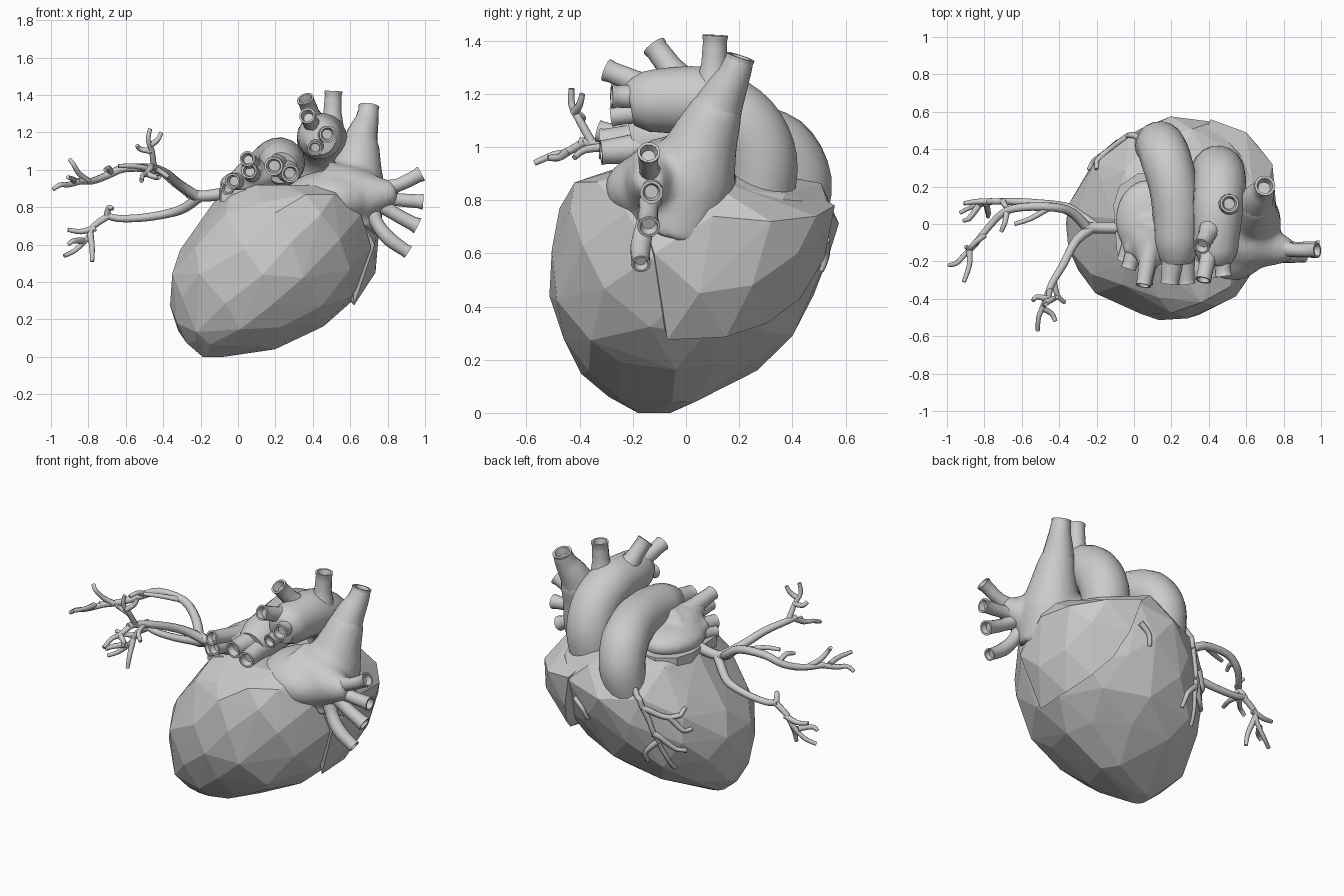
import bpy, bmesh, math, random
from mathutils import Vector
from mathutils.bvhtree import BVHTree

if "Cube" in bpy.data.objects:
    bpy.data.objects.remove(bpy.data.objects["Cube"])

random.seed(4)


def make_object(name, bm, smooth):
    bmesh.ops.recalc_face_normals(bm, faces=bm.faces[:])
    me = bpy.data.meshes.new(name)
    bm.to_mesh(me)
    bm.free()
    ob = bpy.data.objects.new(name, me)
    bpy.context.collection.objects.link(ob)
    if smooth:
        bpy.context.view_layer.objects.active = ob
        ob.select_set(True)
        bpy.ops.object.shade_smooth_by_angle(angle=math.radians(50))
        ob.select_set(False)
    return ob


def hull(name, pts):
    bm = bmesh.new()
    for p in pts:
        bm.verts.new(p)
    res = bmesh.ops.convex_hull(bm, input=bm.verts[:])
    junk = [g for g in res["geom_interior"] if isinstance(g, bmesh.types.BMVert)]
    bmesh.ops.delete(bm, geom=junk, context='VERTS')
    return make_object(name, bm, False)


def spline(pts, radii, steps):
    P = [Vector(p) for p in pts]
    out = []
    for i in range(len(P) - 1):
        a, b, c, d = P[max(i - 1, 0)], P[i], P[i + 1], P[min(i + 2, len(P) - 1)]
        for k in range(steps):
            t = k / steps
            q = 0.5 * (2 * b + (c - a) * t + (2 * a - 5 * b + 4 * c - d) * t * t
                       + (3 * b - a - 3 * c + d) * t ** 3)
            out.append((q, radii[i] + (radii[i + 1] - radii[i]) * t))
    return out + [(P[-1], radii[-1])]


def tube(name, pts, radii, sides=12, steps=4, mouth=True):
    """Swept tube; mouth adds a flared rim with a hollow."""
    path = spline(pts, radii, steps)
    n = len(path)
    rings = []
    for i, (c, r) in enumerate(path):
        t = (path[min(i + 1, n - 1)][0] - path[max(i - 1, 0)][0]).normalized()
        rings.append((c, t, r))
    if mouth:
        c, t, r = rings.pop()
        rings += [(c - t * r * 0.3, t, r * 1.08), (c, t, r * 1.12),
                  (c, t, r * 0.85), (c - t * r * 0.8, t, r * 0.65)]
    bm = bmesh.new()
    side = rings[0][1].orthogonal().normalized()
    prev = first = None
    for c, t, r in rings:
        side = (side - t * side.dot(t)).normalized()
        up = t.cross(side)
        ring = [bm.verts.new(c + r * (math.cos(a) * side + math.sin(a) * up))
                for a in (2 * math.pi * k / sides for k in range(sides))]
        if prev:
            for k in range(sides):
                j = (k + 1) % sides
                bm.faces.new((prev[k], prev[j], ring[j], ring[k]))
        else:
            first = ring
        prev = ring
    bm.faces.new(first[::-1])
    bm.faces.new(prev)
    return make_object(name, bm, True)


def blob(name, centre, radii):
    bm = bmesh.new()
    bmesh.ops.create_uvsphere(bm, u_segments=20, v_segments=12, radius=1)
    for v in bm.verts:
        v.co = Vector([centre[i] + v.co[i] * radii[i] for i in range(3)])
    return make_object(name, bm, True)


def fuse(obs, voxel=.018, rounds=8):
    """Join parts and melt them into one smooth skin."""
    for o in obs:
        o.select_set(True)
    bpy.context.view_layer.objects.active = obs[0]
    bpy.ops.object.join()
    obs[0].select_set(False)
    m = obs[0].modifiers.new("skin", 'REMESH')
    m.mode, m.voxel_size, m.use_smooth_shade = 'VOXEL', voxel, True
    s = obs[0].modifiers.new("soften", 'SMOOTH')
    s.factor, s.iterations = .5, rounds


# Faceted ventricles: z, xmin, xmax, ymin, ymax
sections = [(0.0, -.19, -.08, -.18, -.06), (.06, -.27, .2, -.29, .09), (.16, -.33, .45, -.39, .27),
            (.3, -.355, .61, -.455, .4), (.45, -.355, .69, -.505, .48), (.6, -.3, .72, -.5, .53),
            (.74, -.19, .71, -.47, .57), (.84, -.1, .66, -.42, .5), (.92, .0, .58, -.26, .22)]
pts = []
for i, (z, x0, x1, y0, y1) in enumerate(sections):
    for k in range(11):
        a = 2 * math.pi * (k + 0.5 * (i % 2) + random.uniform(-.15, .15)) / 11
        dz = random.uniform(-.03, .03) if 0 < i < 8 else 0
        pts.append(((x0 + x1) / 2 + (x1 - x0) / 2 * 1.02 * math.cos(a),
                    (y0 + y1) / 2 + (y1 - y0) / 2 * 1.02 * math.sin(a), z + dz))
ventricles = hull("ventricles", pts)

# Faceted right atrium overlapping the back
hull("right_atrium", [
    (.41, .56, .78), (.36, .44, .85), (.6, .49, .74), (.74, .32, .72), (.76, .1, .74),
    (.735, .05, .45), (.62, -.07, .275), (.62, .15, .285), (.57, .31, .34), (.51, .43, .43),
    (.46, .52, .58), (.73, -.12, .6), (.6, -.2, .86), (.48, .2, .89), (.66, 0, .92),
    (.71, .25, .48), (.66, .42, .6)])

# Smooth roof, great vein base and side vein trunk melted together
vein_base = [(.58, -.04, .68), (.62, .02, .88), (.64, .07, 1.03), (.66, .13, 1.17)]
fuse([blob("great_vein_base", (.5, -.05, .84), (.26, .26, .16)),
      tube("vein_base", vein_base, [.18, .17, .13, .09], 16, mouth=False),
      tube("side_vein_trunk", [(.5, -.06, .85), (.66, -.1, .86), (.76, -.13, .87), (.85, -.14, .88)],
           [.2, .155, .095, .05], 16, mouth=False)])
tube("upper_great_vein", vein_base[2:] + [(.69, .18, 1.27), (.7, .205, 1.34)],
     [.125, .088, .062, .05], 16)

# Four side vein branches
for i, p in enumerate([
        [(.74, -.12, .89), (.86, -.14, .92), (.98, -.14, .98)],
        [(.74, -.12, .86), (.86, -.13, .84), (.99, -.13, .83)],
        [(.72, -.12, .85), (.83, -.14, .77), (.96, -.14, .70)],
        [(.70, -.12, .84), (.74, -.15, .72), (.81, -.17, .63), (.91, -.17, .56)]]):
    tube("side_vein_%d" % i, p, [.055, .036, .039, .033][:len(p)])

# Aorta arch and its branches
tube("aorta", [(.43, .27, .78), (.45, .28, .95), (.46, .22, 1.08), (.45, .09, 1.165),
               (.44, -.06, 1.175), (.44, -.15, 1.17), (.44, -.21, 1.16)],
     [.13, .14, .14, .135, .125, .115, .08], 18, mouth=False)
for i, (a, b, r) in enumerate([
        ((.5, .1, 1.2), (.51, .11, 1.42), .045), ((.42, 0, 1.22), (.36, -.12, 1.38), .043),
        ((.42, -.08, 1.2), (.37, -.3, 1.29), .04), ((.46, -.1, 1.19), (.48, -.28, 1.19), .042),
        ((.43, -.1, 1.14), (.41, -.28, 1.115), .036)]):
    mid = (Vector(a) + Vector(b)) / 2
    tube("aorta_branch_%d" % i, [a, mid, b], [r * 1.7, r * 1.1, r])

# Pulmonary trunk and left atrium with openings
tube("pulmonary_trunk", [(.12, .4, .72), (.14, .42, .87), (.17, .35, .99), (.21, .2, 1.04),
                         (.23, .05, 1.04), (.23, -.1, 1.03), (.23, -.2, 1.01)],
     [.12, .13, .135, .13, .13, .12, .085], 18, mouth=False)
fuse([blob("left_atrium", (.08, .02, .92), (.18, .22, .09)),
      blob("left_atrium_crest", (.1, -.08, .97), (.13, .15, .09)),
      tube("crest_a", [(.1, 0, .97), (.07, -.24, 1.01)], [.1, .05], mouth=False),
      tube("crest_b", [(.06, 0, .93), (-.02, -.17, .94)], [.09, .045], mouth=False)], .015, 6)
hull("left_atrium_flap", [(x, y, z) for z in (.83, .895) for x, y in (
    (-.09, -.17), (-.11, .1), (-.08, .2), (.02, .27), (.12, .27), (.4, .1), (.4, -.2), (.1, -.22))])
for i, (a, b, r) in enumerate([
        ((.22, -.1, 1.03), (.19, -.32, 1.02), .046), ((.26, -.1, 1.0), (.28, -.32, .98), .044),
        ((.1, -.05, .99), (.05, -.33, 1.06), .038), ((.1, -.05, .96), (.06, -.32, .995), .038),
        ((.05, 0, .94), (-.03, -.24, .94), .038), ((.02, .02, .92), (-.06, -.2, .9), .032)]):
    mid = (Vector(a) + Vector(b)) / 2
    tube("lung_vessel_%d" % i, [a, mid, b], [r * 1.8, r * 1.3, r])


# Branching vessel tree on the left
def branch(name, paths, r0, r1):
    for i, p in enumerate(paths):
        n = len(p) - 1
        tube("%s_%d" % (name, i), p, [r0 + (r1 - r0) * k / n for k in range(n + 1)], 8, 3, False)


branch("tree_trunk", [[(.02, -.02, .9), (-.1, -.02, .87), (-.2, -.02, .86), (-.27, -.02, .88)]], .034, .028)
branch("tree_limb", [
    [(-.22, -.02, .86), (-.31, -.09, .92), (-.38, -.22, .98), (-.44, -.32, 1.01), (-.47, -.4, 1.02)],
    [(-.25, -.02, .87), (-.33, .06, .93), (-.43, .09, 1.0), (-.6, .09, 1.01), (-.7, .06, .97),
     (-.78, -.02, .94), (-.86, -.12, .94)],
    [(-.2, -.02, .86), (-.28, .04, .8), (-.36, .09, .77), (-.5, .11, .745), (-.64, .12, .74),
     (-.71, .12, .76)]], .028, .017)
branch("upper_twig", [
    [(-.45, -.35, 1.01), (-.46, -.4, 1.1), (-.48, -.43, 1.16), (-.47, -.43, 1.22)],
    [(-.47, -.42, 1.13), (-.43, -.4, 1.16), (-.41, -.39, 1.2)],
    [(-.46, -.4, 1.1), (-.52, -.39, 1.11), (-.54, -.41, 1.13)],
    [(-.46, -.38, 1.02), (-.49, -.45, .98), (-.51, -.5, .97), (-.515, -.57, .94)],
    [(-.43, -.3, 1.0), (-.41, -.38, .99), (-.37, -.42, .96)],
    [(-.49, -.45, .98), (-.44, -.48, .96), (-.42, -.52, .96)]], .017, .011)
branch("middle_twig", [
    [(-.84, -.1, .94), (-.91, -.17, .92), (-.95, -.21, .92), (-.99, -.22, .895)],
    [(-.8, -.06, .94), (-.85, -.1, .98), (-.88, -.13, 1.03), (-.9, -.12, 1.055)],
    [(-.88, -.14, .94), (-.88, -.22, .95), (-.91, -.31, .96)],
    [(-.45, .09, 1.0), (-.55, .03, 1.02), (-.64, 0, 1.02)],
    [(-.68, .07, .98), (-.69, .01, 1.01), (-.71, -.04, 1.0)]], .017, .011)
branch("lower_twig", [
    [(-.69, .12, .755), (-.77, .12, .7), (-.8, .11, .64), (-.87, .09, .57), (-.93, .06, .54)],
    [(-.79, .11, .66), (-.78, .06, .58), (-.78, .04, .51)],
    [(-.7, .12, .76), (-.69, .1, .8), (-.67, .08, .79)],
    [(-.76, .12, .69), (-.84, .12, .67), (-.91, .11, .68)],
    [(-.83, .1, .62), (-.88, .03, .62), (-.91, .02, .6)]], .018, .011)

# Surface vessels clinging to the back of the ventricles
me = ventricles.data
tree = BVHTree.FromPolygons([v.co for v in me.vertices], [p.vertices for p in me.polygons])


def cling(path):
    hits = [tree.find_nearest(q) for q, _ in spline(path, [1] * len(path), 3)]
    return [h[0] + h[1] * .006 for h in hits]


branch("surface_vessel", [cling(p) for p in (
    [(-.01, .55, .86), (-.05, .54, .74), (-.1, .5, .6), (-.13, .44, .42), (-.18, .35, .26)],
    [(-.07, .53, .68), (-.18, .41, .62), (-.24, .36, .66), (-.26, .32, .7)],
    [(-.18, .41, .62), (-.23, .35, .54), (-.28, .31, .54)],
    [(-.11, .48, .52), (-.19, .39, .42), (-.24, .33, .4)],
    [(-.12, .45, .46), (-.04, .46, .38), (-.02, .42, .3)],
    [(.38, .5, .66), (.33, .52, .6), (.31, .5, .54)])], .018, .011)
